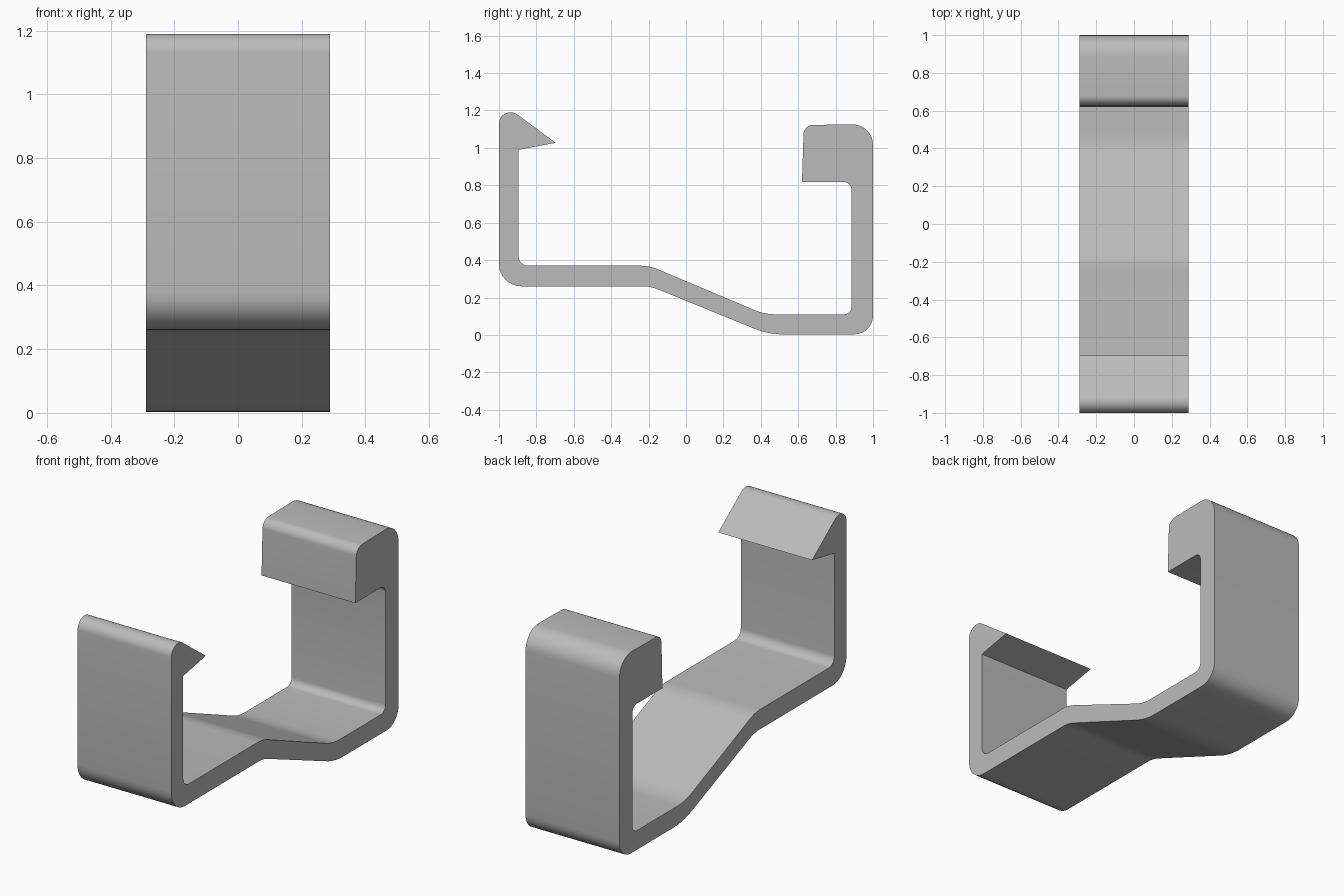
import bpy, bmesh, math
from mathutils import Vector

cube = bpy.data.objects.get("Cube")
if cube:
    bpy.data.objects.remove(cube, do_unlink=True)

HALF_WIDTH = 0.289

# Side profile corners: y, z, fillet radius
CORNERS = [
    # underside, front to back
    (-1, 0.26, 0.12), (-0.19, 0.26, 0.22), (0.44, 0.003, 0.4), (1, 0.003, 0.1),
    # rear arm and its block-shaped hook
    (1, 1.127, 0.11), (0.63, 1.122, 0.05), (0.62, 0.817, 0),
    (0.885, 0.817, 0.04), (0.885, 0.11, 0.04),
    # upper side, back to front
    (0.42, 0.11, 0.3), (-0.195, 0.37, 0.25), (-0.895, 0.37, 0.05),
    # front arm and its barbed hook
    (-0.895, 0.99, 0), (-0.697, 1.027, 0), (-0.917, 1.19, 0.065), (-1, 1.19, 0.06),
]


def fillet(prev, corner, nxt, radius, steps=8):
    """Points of a circular arc that rounds one profile corner."""
    if radius == 0:
        return [corner]
    a, b = (prev - corner).normalized(), (nxt - corner).normalized()
    half = a.angle(b) / 2
    centre = corner + (a + b).normalized() * radius / math.sin(half)
    reach = radius / math.tan(half)
    start, end = corner + a * reach - centre, corner + b * reach - centre
    sweep = start.angle(end)
    return [centre + (start * math.sin(sweep * (1 - i / steps))
                      + end * math.sin(sweep * i / steps)) / math.sin(sweep)
            for i in range(steps + 1)]


# Rounded outline
points = [Vector((y, z)) for y, z, r in CORNERS]
outline = []
for i, (y, z, r) in enumerate(CORNERS):
    outline += fillet(points[i - 1], points[i], points[(i + 1) % len(points)], r)

# Extrude the outline across the width
bm = bmesh.new()
side = bm.faces.new([bm.verts.new((-HALF_WIDTH, p.x, p.y)) for p in outline])
result = bmesh.ops.extrude_face_region(bm, geom=[side], use_keep_orig=True)
bmesh.ops.translate(bm, vec=(2 * HALF_WIDTH, 0, 0),
                    verts=[v for v in result["geom"] if isinstance(v, bmesh.types.BMVert)])
bmesh.ops.recalc_face_normals(bm, faces=bm.faces)
bmesh.ops.triangulate(bm, faces=[f for f in bm.faces if len(f.verts) > 4])
mesh = bpy.data.meshes.new("clip_bracket")
bm.to_mesh(mesh)
bm.free()

# Plain grey finish
grey = bpy.data.materials.new("light_grey")
grey.use_nodes = True
colour = (0.5, 0.5, 0.5, 1)
grey.diffuse_color = colour
grey.node_tree.nodes["Principled BSDF"].inputs["Base Color"].default_value = colour
mesh.materials.append(grey)

bracket = bpy.data.objects.new("clip_bracket", mesh)
bpy.context.collection.objects.link(bracket)
bpy.ops.object.select_all(action="DESELECT")
bracket.select_set(True)
bpy.context.view_layer.objects.active = bracket
bpy.ops.object.shade_smooth_by_angle(angle=math.radians(30))
